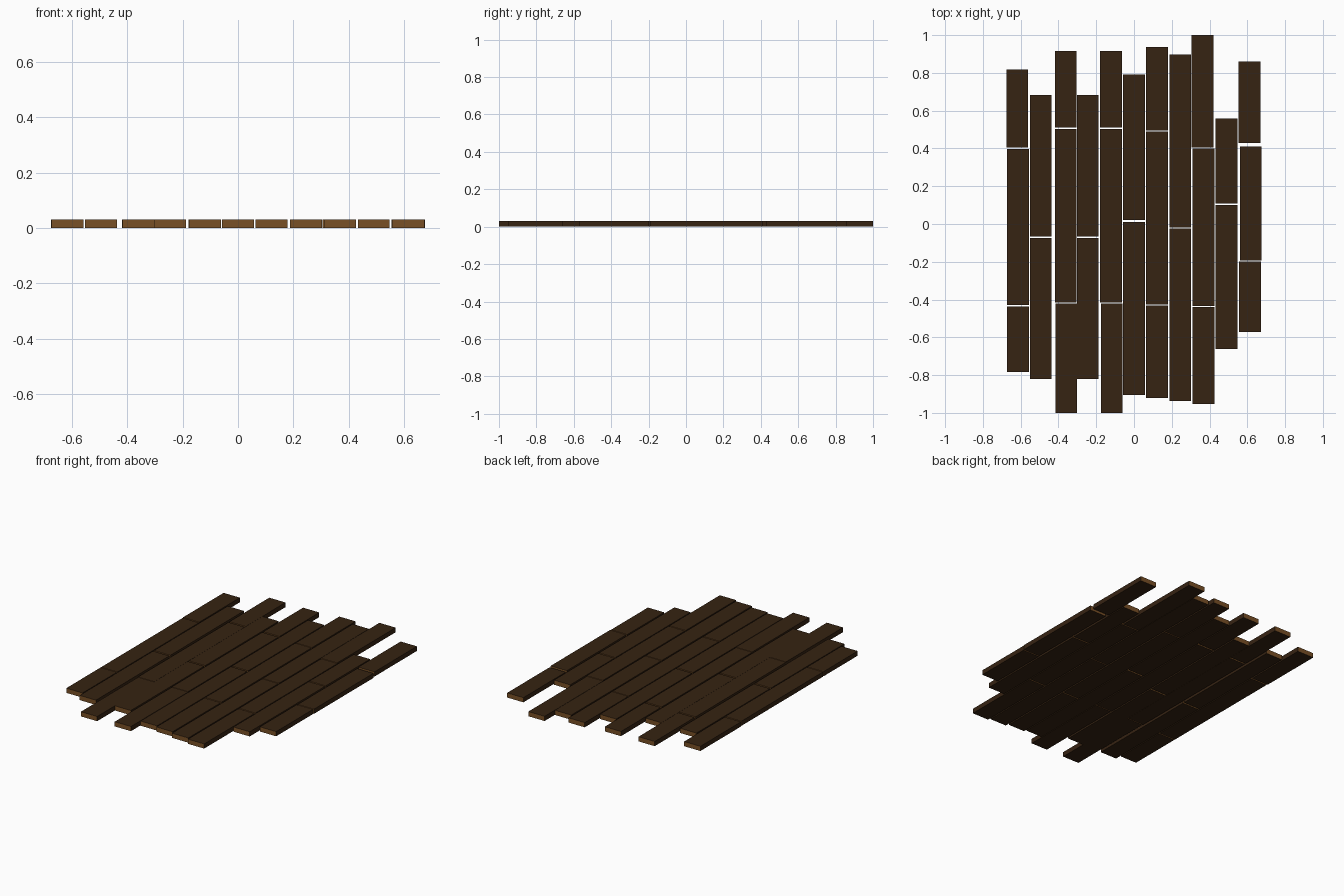
import bpy, bmesh

if "Cube" in bpy.data.objects:
    bpy.data.objects.remove(bpy.data.objects["Cube"])

THICK = 0.03


def material(name, rgb):
    m = bpy.data.materials.new(name)
    m.diffuse_color = (*rgb, 1)
    m.use_nodes = True
    m.node_tree.nodes["Principled BSDF"].inputs["Base Color"].default_value = m.diffuse_color
    return m


dark = material("dark_wood", (0.037, 0.017, 0.006))
cut = material("cut_end_wood", (0.19, 0.08, 0.019))


def plank(name, x0, x1, y0, y1):
    """Box plank with lighter sawn ends."""
    bm = bmesh.new()
    bmesh.ops.create_cube(bm, size=1)
    for v in bm.verts:
        v.co.x = x0 if v.co.x < 0 else x1
        v.co.y = y0 if v.co.y < 0 else y1
        v.co.z = 0 if v.co.z < 0 else THICK
    bm.normal_update()
    for f in bm.faces:
        f.material_index = 1 if abs(f.normal.y) > 0.9 else 0
    me = bpy.data.meshes.new(name)
    bm.to_mesh(me)
    bm.free()
    me.materials.append(dark)
    me.materials.append(cut)
    bpy.context.collection.objects.link(bpy.data.objects.new(name, me))


# Repeated end positions: (y start, y end, x shift)
TWO = [(-0.82, -0.075, 0), (-0.065, 0.682, 0)]
THREE = [(-1, -0.42, 0.003), (-0.416, 0.502, 0), (0.512, 0.916, 0)]

# Rows from left to right: left edge and planks
rows = [
    (-0.675, [(-0.783, -0.436, 0.003), (-0.43, 0.398, 0.003), (0.406, 0.818, 0)]),
    (-0.551, TWO),
    (-0.419, THREE),
    (-0.303, TWO),
    (-0.179, THREE),
    (-0.057, [(-0.906, 0.01, 0), (0.02, 0.792, 0)]),
    (0.064, [(-0.92, -0.432, 0), (-0.425, 0.49, 0), (0.495, 0.937, 0)]),
    (0.188, [(-0.938, -0.023, 0), (-0.018, 0.897, 0)]),
    (0.305, [(-0.952, -0.44, 0.006), (-0.433, 0.4, 0.006), (0.406, 1, 0)]),
    (0.432, [(-0.663, 0.101, 0), (0.109, 0.559, 0)]),
    (0.554, [(-0.573, -0.199, 0.003), (-0.193, 0.41, 0.006), (0.43, 0.86, 0)]),
]

WIDTH = 0.115
for r, (x, planks) in enumerate(rows, 1):
    for i, (y0, y1, dx) in enumerate(planks, 1):
        plank(f"floor_plank_{r}_{i}", x + dx, x + dx + WIDTH, y0, y1)
